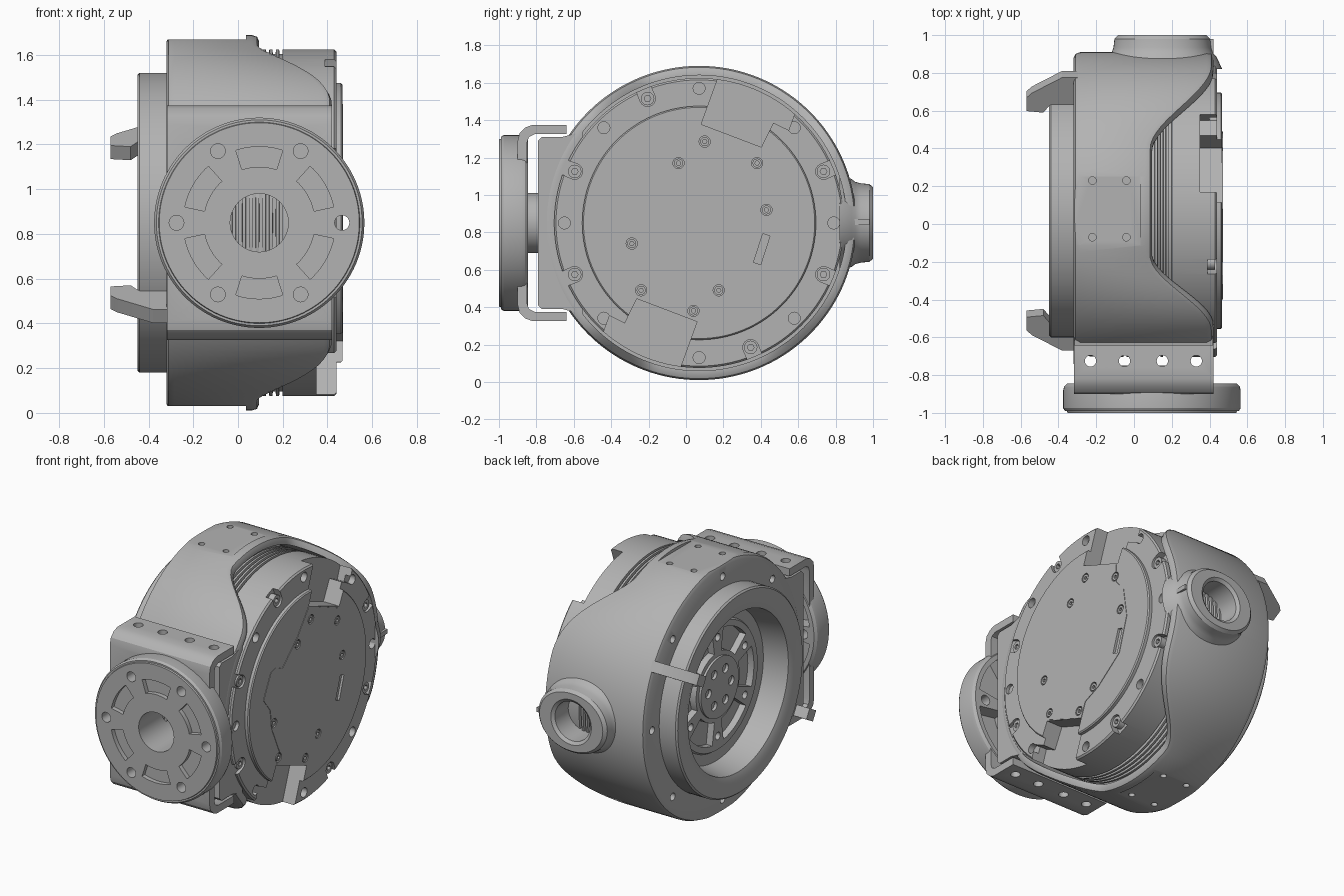
import bpy
import bmesh
from math import sin, cos, pi, radians
from mathutils import Vector, Matrix

if "Cube" in bpy.data.objects:
    bpy.data.objects.remove(bpy.data.objects["Cube"])

MID_Y, MID_Z = 0.07, 0.85
grey = bpy.data.materials.new("machined grey")
grey.use_nodes = True
grey.diffuse_color = (0.45, 0.45, 0.45, 1)
grey.node_tree.nodes["Principled BSDF"].inputs["Base Color"].default_value = grey.diffuse_color
parts = []


# Placements: u and v lie across the part, h runs along its axis
def on_drum(u, v, h):
    return Vector((h, MID_Y + u, MID_Z + v))


def on_flange(u, v, h):
    return Vector((0.095 + u, h, MID_Z + v))


def on_boss(u, v, h):
    return Vector((0.15 + u, h, MID_Z + v))


def upright(u, v, h):
    return Vector((u, v, h))


def finish(name, bm):
    bmesh.ops.recalc_face_normals(bm, faces=bm.faces)
    mesh = bpy.data.meshes.new(name)
    bm.to_mesh(mesh)
    bm.free()
    obj = bpy.data.objects.new(name, mesh)
    bpy.context.collection.objects.link(obj)
    parts.append(obj)
    return obj


def prism(name, outlines, low, high, place):
    """Extrude one or more outlines from low to high."""
    bm = bmesh.new()
    for outline in outlines:
        ends = [[bm.verts.new(place(u, v, h)) for u, v in outline] for h in (low, high)]
        n = len(outline)
        for ring in ends:
            bm.faces.new(ring)
        for i in range(n):
            j = (i + 1) % n
            bm.faces.new((ends[0][i], ends[0][j], ends[1][j], ends[1][i]))
    return finish(name, bm)


def lathe(name, section, place, closed=False, steps=112):
    """Turn (h, radius) points; section may be a function of the angle."""
    bm = bmesh.new()
    rows = []
    for i in range(steps):
        a = 2 * pi * i / steps
        points = section(a) if callable(section) else section
        rows.append([bm.verts.new(place(r * cos(a), r * sin(a), h)) for h, r in points])
    count = len(rows[0])
    for i in range(steps):
        here, there = rows[i], rows[(i + 1) % steps]
        for k in range(count if closed else count - 1):
            m = (k + 1) % count
            bm.faces.new((here[k], here[m], there[m], there[k]))
    if not closed:
        bm.faces.new([row[0] for row in rows])
        bm.faces.new([row[-1] for row in rows])
    return finish(name, bm)


def cut(cutter, *targets):
    for obj in targets:
        mod = obj.modifiers.new("cut", "BOOLEAN")
        mod.object, mod.operation, mod.solver = cutter, "DIFFERENCE", "EXACT"
        graph = bpy.context.evaluated_depsgraph_get()
        mesh = bpy.data.meshes.new_from_object(obj.evaluated_get(graph))
        obj.modifiers.clear()
        obj.data = mesh
    parts.remove(cutter)
    bpy.data.objects.remove(cutter)


def circle(u, v, r, n=20):
    return [(u + r * cos(2 * pi * i / n), v + r * sin(2 * pi * i / n)) for i in range(n)]


def circles(radius, degrees, r, n=20):
    return [circle(radius * cos(radians(d)), radius * sin(radians(d)), r, n) for d in degrees]


def kidneys(inner, outer, start, half):
    def arc(r, middle, side):
        angles = [radians(middle + side * half * k / 6) for k in range(-6, 7)]
        return [(r * cos(a), r * sin(a)) for a in angles]
    return [arc(outer, m, 1) + arc(inner, m, -1) for m in range(start, start + 360, 60)]


def rect(u0, u1, v0, v1):
    return [(u0, v0), (u1, v0), (u1, v1), (u0, v1)]


def turned(points, degrees):
    spin = Matrix.Rotation(radians(degrees), 2)
    return [tuple(spin @ Vector(p)) for p in points]


def from_mid(points):
    return [(y - MID_Y, z - MID_Z) for y, z in points]


# Outer shell: wide at front and back, swept in at top and bottom, with a rounded edge
def shell_section(a):
    side = cos(a) * 0.84
    t = (side - 0.33) / 0.45 if side > 0 else (-side - 0.24) / 0.4
    t = min(max(t, 0), 1)
    e = 0.095 + 0.325 * t * t * (3 - 2 * t)
    return [(-0.32, 0.62), (-0.32, 0.81), (-0.31, 0.83), (-0.285, 0.84), (e - 0.035, 0.84),
            (e - 0.01, 0.832), (e, 0.81), (e, 0.79), (-0.27, 0.79), (-0.27, 0.62)]


shell = lathe("outer_shell", shell_section, on_drum, closed=True, steps=144)
cut(prism("shell_holes", circles(0.745, range(0, 360, 45), 0.025), -0.4, -0.285, on_drum), shell)

# Flat pads with screw holes, milled above and below the shell
pad_holes = [circle(x, y, 0.02) for x in (-0.22, -0.04) for y in (-0.07, 0.23)]
for side in (-1, 1):
    flat, deep, away = (MID_Z + side * d for d in (0.82, 0.797, 1))
    cut(prism("pad_cut", [rect(-0.4, 0.035, -0.3, 0.44)], flat, away, upright), shell)
    cut(prism("pad_holes", pad_holes, deep, away, upright), shell)

# Motor body with cooling ribs
profile = [(-0.24, 0.6), (-0.24, 0.77)]
for i in range(10):
    x = -0.1 + i * 0.03
    profile += [(x, 0.775), (x + 0.014, 0.775), (x + 0.016, 0.755), (x + 0.028, 0.755)]
profile += [(0.2, 0.775), (0.43, 0.775), (0.44, 0.765)]
motor = lathe("motor_body", profile, on_drum)
cover = lathe("cover_disc", [(0.43, 0.625), (0.46, 0.625), (0.467, 0.618)], on_drum)
outline = from_mid([(0.08, 1.38), (-0.04, 1.22), (-0.2, 1.07), (-0.27, 1.1), (-0.32, 1.09), (-0.4, 0.93),
                    (-0.33, 0.84), (-0.31, 0.7), (-0.22, 0.5), (-0.26, 0.45), (0.06, 0.32), (0.1, 0.42),
                    (0.22, 0.47), (0.42, 0.62), (0.49, 0.85), (0.46, 1.05), (0.39, 1.13), (0.39, 1.25)])
plate = prism("inner_cover", [outline], 0.46, 0.47, on_drum)

# Cable notches and screw pockets that open through the rim of the motor face
notch = [(-0.17, 0.5), (0.174, 0.495), (0.19, 0.64), (0.28, 0.63), (0.28, 0.85), (-0.17, 0.85)]
cut(prism("notches", [turned(notch, d) for d in (-20, 160)], 0.35, 0.6, on_drum), motor, cover, plate)
rim_angles = [22.5, 157.5, 202.5, 337.5, 112.5, 292.5]
pocket = circle(0.72, 0, 0.042)
pocket = [(0.82 if u > 0.721 else u, v) for u, v in pocket]
pocket = [p for i, p in enumerate(pocket) if p[0] < 0.8 or abs(p[1]) > 0.039]
cut(prism("screw_pockets", [turned(pocket, d) for d in rim_angles], 0.39, 0.6, on_drum), motor)
cut(prism("rim_holes", circles(0.72, range(0, 360, 45), 0.032), 0.4, 0.6, on_drum), motor)
heads = prism("rim_screws", circles(0.72, rim_angles, 0.036), 0.36, 0.43, on_drum)
cut(prism("rim_sockets", circles(0.72, rim_angles, 0.018, 6), 0.41, 0.5, on_drum), heads)
spots = from_mid([(0.1, 1.285), (0.38, 1.17), (0.43, 0.92), (-0.04, 1.17),
                  (-0.29, 0.74), (-0.24, 0.49), (0.175, 0.49), (0.04, 0.38)])
cut(prism("cover_pockets", [circle(u, v, 0.03) for u, v in spots], 0.45, 0.5, on_drum), cover, plate)
heads = prism("cover_screws", [circle(u, v, 0.024) for u, v in spots], 0.44, 0.468, on_drum)
cut(prism("cover_sockets", [circle(u, v, 0.012, 6) for u, v in spots], 0.455, 0.5, on_drum), heads)
slot = [(u + 0.335, v - 0.14) for u, v in turned(rect(-0.02, 0.02, -0.08, 0.08), -18)]
cut(prism("cover_slot", [slot], 0.455, 0.5, on_drum), cover, plate)

# Output collar with a deep recess and a spoked hub
lathe("output_collar", [(-0.26, 0.67), (-0.44, 0.67), (-0.45, 0.66), (-0.45, 0.57), (-0.435, 0.53),
                        (-0.26, 0.5)], on_drum, closed=True)
hub = lathe("output_hub", [(-0.2, 0.64), (-0.27, 0.64), (-0.27, 0.43), (-0.285, 0.42), (-0.285, 0.2),
                           (-0.3, 0.2)], on_drum)
cut(prism("hub_windows", kidneys(0.23, 0.38, 0, 21), -0.4, -0.21, on_drum), hub)
cut(prism("hub_holes", circles(0.33, range(30, 390, 60), 0.025), -0.4, -0.25, on_drum), hub)
cut(prism("hub_pockets", circles(0.12, range(0, 360, 60), 0.03), -0.4, -0.28, on_drum), hub)

# Two hooked tabs beside the collar
for name, angle in (("back_tab", 30), ("front_tab", 210)):
    turn = Matrix.Rotation(radians(angle), 3, "X")

    def on_tab(h, r, t):
        return turn @ Vector((h, r, t)) + Vector((0, MID_Y, MID_Z))
    hook = [(-0.57, 0.63), (-0.57, 0.71), (-0.54, 0.74), (-0.38, 0.835), (-0.29, 0.835),
            (-0.29, 0.66), (-0.45, 0.66), (-0.48, 0.62)]
    prism(name, [hook], -0.035, 0.035, on_tab)


# Oval back boss with an open bore and a small fin
def boss_section(a):
    wide = 1 + 0.22 * cos(a) ** 2
    ring = [(0.82, 0.26), (0.885, 0.235), (0.905, 0.22), (0.935, 0.212), (0.98, 0.208), (1.0, 0.192)]
    return [(h, r * wide) for h, r in ring] + [(1.0, 0.15), (0.985, 0.13), (0.82, 0.13)]


lathe("back_boss", boss_section, on_boss, closed=True, steps=64)
cut(prism("boss_bore", [circle(0, 0, 0.13, 64)], 0.8, 1.1, on_boss), shell)
prism("boss_fin", [rect(0.35, 0.42, 0.87, 0.98)], 0.84, 0.87, upright)

# Front block, U-shaped bracket, neck and mounting flange
block = prism("front_block", [from_mid([(-0.55, 0.36), (-0.66, 0.39), (-0.77, 0.39), (-0.79, 0.41),
                                        (-0.79, 1.29), (-0.77, 1.31), (-0.66, 1.31), (-0.55, 1.34)])],
              -0.315, 0.418, on_drum)
outer = [(-0.64, 0.525), (-0.82, 0.525), (-0.86, 0.51), (-0.89, 0.48), (-0.9, 0.44)]
inner = [(-0.64, 0.475), (-0.81, 0.475), (-0.84, 0.46), (-0.85, 0.43)]
loop = outer + [(y, -z) for y, z in outer[::-1] + inner] + inner[::-1]
bracket = prism("bracket", [[(y - MID_Y, z) for y, z in loop]], -0.318, 0.42, on_drum)
neck = lathe("neck", [(-0.95, 0.16), (-0.75, 0.16)], on_flange, steps=64)
flange = lathe("mounting_flange", [(-0.845, 0.45), (-0.86, 0.465), (-0.88, 0.47), (-0.975, 0.47),
                                   (-0.99, 0.46), (-0.99, 0.45), (-1.0, 0.447)], on_flange)
cut(prism("main_bore", [circle(0, 0, 0.13, 64)], -1.1, -0.69, on_flange), flange, bracket, neck, block, shell)
cut(prism("flange_holes", circles(0.37, range(0, 360, 60), 0.033), -1.1, -0.8, on_flange), flange, bracket)
cut(prism("front_windows", kidneys(0.25, 0.34, 30, 18), -1.1, -0.97, on_flange), flange)
cut(prism("rear_windows", kidneys(0.22, 0.42, 30, 22), -0.94, -0.8, on_flange), flange, bracket)
bolt_holes = [circle(x, -0.725, 0.03) for x in (-0.23, -0.05, 0.15, 0.33)]
cut(prism("bolt_holes", bolt_holes, 0.2, 1.5, upright), bracket, block, shell)

for obj in parts:
    obj.data.materials.clear()
    obj.data.materials.append(grey)
    obj.data.shade_smooth()
    obj.data.set_sharp_from_angle(angle=radians(30))
